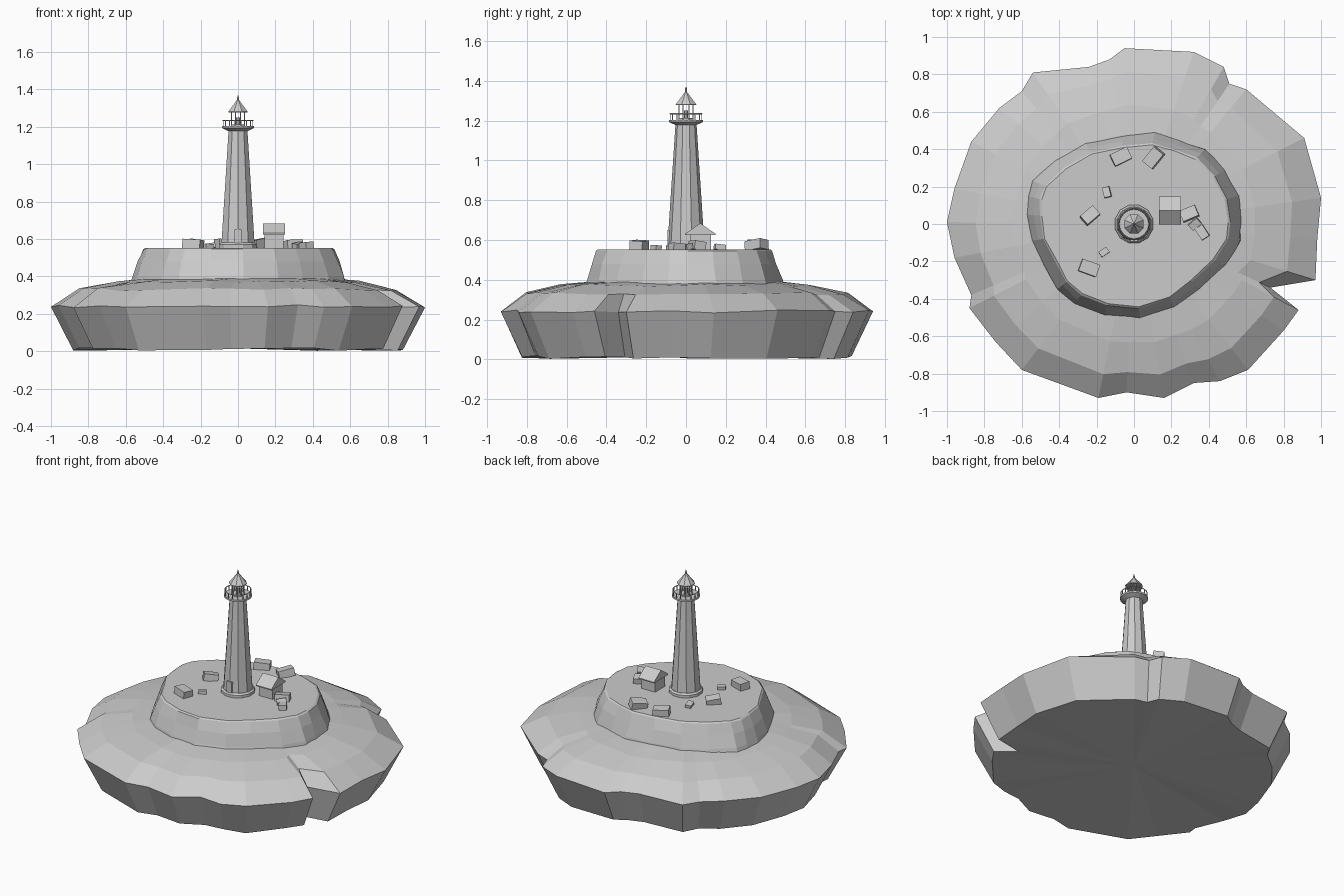
import bpy, bmesh, math, random
from mathutils import Vector, Matrix, Euler

random.seed(4)
if "Cube" in bpy.data.objects:
    bpy.data.objects.remove(bpy.data.objects["Cube"])

stone = bpy.data.materials.new("stone grey")
stone.use_nodes = True
stone.diffuse_color = (0.6, 0.6, 0.6, 1)
stone.node_tree.nodes["Principled BSDF"].inputs["Base Color"].default_value = (0.6, 0.6, 0.6, 1)


def add_object(name, bm):
    bmesh.ops.recalc_face_normals(bm, faces=bm.faces)
    mesh = bpy.data.meshes.new(name)
    bm.to_mesh(mesh)
    bm.free()
    mesh.materials.append(stone)
    obj = bpy.data.objects.new(name, mesh)
    bpy.context.collection.objects.link(obj)
    return obj


def loft(name, rings, bottom_apex=None):
    """Skin a stack of equal rings, with a flat top and a flat or fanned base."""
    bm = bmesh.new()
    rows = [[bm.verts.new(p) for p in ring] for ring in rings]
    count = len(rows[0])
    for low, high in zip(rows, rows[1:]):
        for i in range(count):
            j = (i + 1) % count
            bm.faces.new((low[i], low[j], high[j], high[i]))
    bm.faces.new(rows[-1])
    if bottom_apex is None:
        bm.faces.new(rows[0][::-1])
    else:
        apex = bm.verts.new(bottom_apex)
        for i in range(count):
            bm.faces.new((rows[0][(i + 1) % count], rows[0][i], apex))
    return add_object(name, bm)


def circle(radius, z, sides):
    return [Vector((radius * math.cos(a), radius * math.sin(a), z))
            for a in (math.tau * (i + 0.5) / sides for i in range(sides))]


def lathe(name, profile, sides):
    return loft(name, [circle(r, z, sides) for r, z in profile])


def box(name, centre, size, turn=(0, 0, 0)):
    bm = bmesh.new()
    matrix = Matrix.LocRotScale(Vector(centre), Euler(turn), Vector(size))
    bmesh.ops.create_cube(bm, size=1, matrix=matrix)
    return add_object(name, bm)


def outline(points):
    return [Vector((x / 100, y / 100, 0)) for x, y in points]


# Island: ragged rim, undercut sides and shoulders easing to a round crown
rim = outline([
    (100, 14), (91, 46), (60, 72), (51, 75), (48, 84), (32, 92), (-5, 94), (-13, 88),
    (-24, 84), (-54, 81), (-60, 71), (-72, 62), (-87, 44), (-96, 19), (-100, 1),
    (-96, -18), (-87, -38), (-88, -45), (-74, -63), (-60, -78), (-19, -93), (-4, -90),
    (16, -93), (32, -85), (46, -84), (61, -78), (80, -57), (88, -46), (73, -34),
    (97, -30), (98, -8)])


def island_ring(scale, z, roundness, wobble):
    ring = []
    for p in rim:
        q = (p.lerp(p.normalized() * 0.96, roundness)) * scale
        q.z = z + random.uniform(-wobble, wobble)
        ring.append(q)
    return ring


loft("island", [island_ring(0.885, 0.01, 0.1, 0.009), island_ring(1, 0.24, 0, 0.008),
                island_ring(0.86, 0.33, 0.35, 0.008), island_ring(0.67, 0.372, 0.7, 0.006),
                island_ring(0.5, 0.39, 1, 0)], (0, 0, 0.015))

# Plateau: stepped cliff with a flat top
foot = outline([
    (58, 1), (56, 15), (49, 29), (38, 40), (25, 45), (11, 49), (-7, 47), (-26, 43),
    (-42, 34), (-54, 23), (-57, 15), (-57, 5), (-55, -9), (-48, -22), (-41, -35),
    (-32, -43), (-16, -49), (3, -51), (22, -45), (35, -35), (49, -22), (57, -9)])


def cliff_ring(scale, z, wobble):
    return [p * (scale + random.uniform(-wobble, wobble)) + Vector((0, 0, z)) for p in foot]


loft("plateau", [cliff_ring(1.01, 0.35, 0.01), cliff_ring(0.985, 0.4, 0.012),
                 cliff_ring(0.935, 0.48, 0.012), cliff_ring(0.885, 0.545, 0.005),
                 cliff_ring(0.865, 0.553, 0.005)])

# Lighthouse tower
lathe("tower_plinth", [(0.105, 0.545), (0.105, 0.57), (0.095, 0.58)], 12)
lathe("tower", [(0.094, 0.56), (0.052, 1.195)], 10)
box("tower_door", (0, -0.088, 0.61), (0.038, 0.012, 0.08))

# Gallery deck with railing
lathe("gallery_deck", [(0.055, 1.178), (0.086, 1.192), (0.086, 1.203)], 16)
for i, p in enumerate(circle(0.081, 1.218, 16)):
    box(f"railing_post_{i}", p, (0.004, 0.004, 0.034))
bpy.ops.mesh.primitive_torus_add(location=(0, 0, 1.234), major_radius=0.081,
                                 minor_radius=0.003, major_segments=16, minor_segments=4)
rail = bpy.context.object
rail.name = "gallery_rail"
rail.data.materials.append(stone)

# Open lantern room, roof and spire
lathe("lantern_base", [(0.04, 1.2), (0.04, 1.212)], 8)
lathe("lamp", [(0.012, 1.21), (0.012, 1.25)], 8)
for i, p in enumerate(circle(0.037, 1.245, 8)):
    box(f"lantern_bar_{i}", p, (0.005, 0.005, 0.075))
lathe("lantern_roof", [(0.056, 1.277), (0.056, 1.281), (0.007, 1.342)], 8)
lathe("roof_spire", [(0.006, 1.335), (0.004, 1.366)], 6)

# Keeper's house with a gable roof along x
box("house_walls", (0.193, 0.072, 0.588), (0.1, 0.105, 0.085))
gable = [(-0.004, 0.624), (0.148, 0.624), (0.148, 0.631), (0.072, 0.684), (-0.004, 0.631)]
loft("house_roof", [[Vector((x, y, z)) for y, z in gable] for x in (0.135, 0.251)])

# Scattered boulders: x, y, length, turn
boulders = [
    (-0.07, 0.36, 0.1, 0.45), (0.105, 0.355, 0.1, 0.9), (-0.145, 0.17, 0.055, 1.8),
    (-0.235, 0.045, 0.09, 0.7), (-0.16, -0.15, 0.05, 0.6), (-0.24, -0.235, 0.1, -0.35),
    (0.295, 0.055, 0.09, 0.4), (0.325, 0, 0.06, 0.7), (0.365, -0.045, 0.07, -1)]
for i, (x, y, length, turn) in enumerate(boulders):
    box(f"boulder_{i}", (x, y, 0.55 + length * 0.22), (length, length * 0.68, length * 0.5),
        (random.uniform(-0.2, 0.2), random.uniform(-0.2, 0.2), turn))
